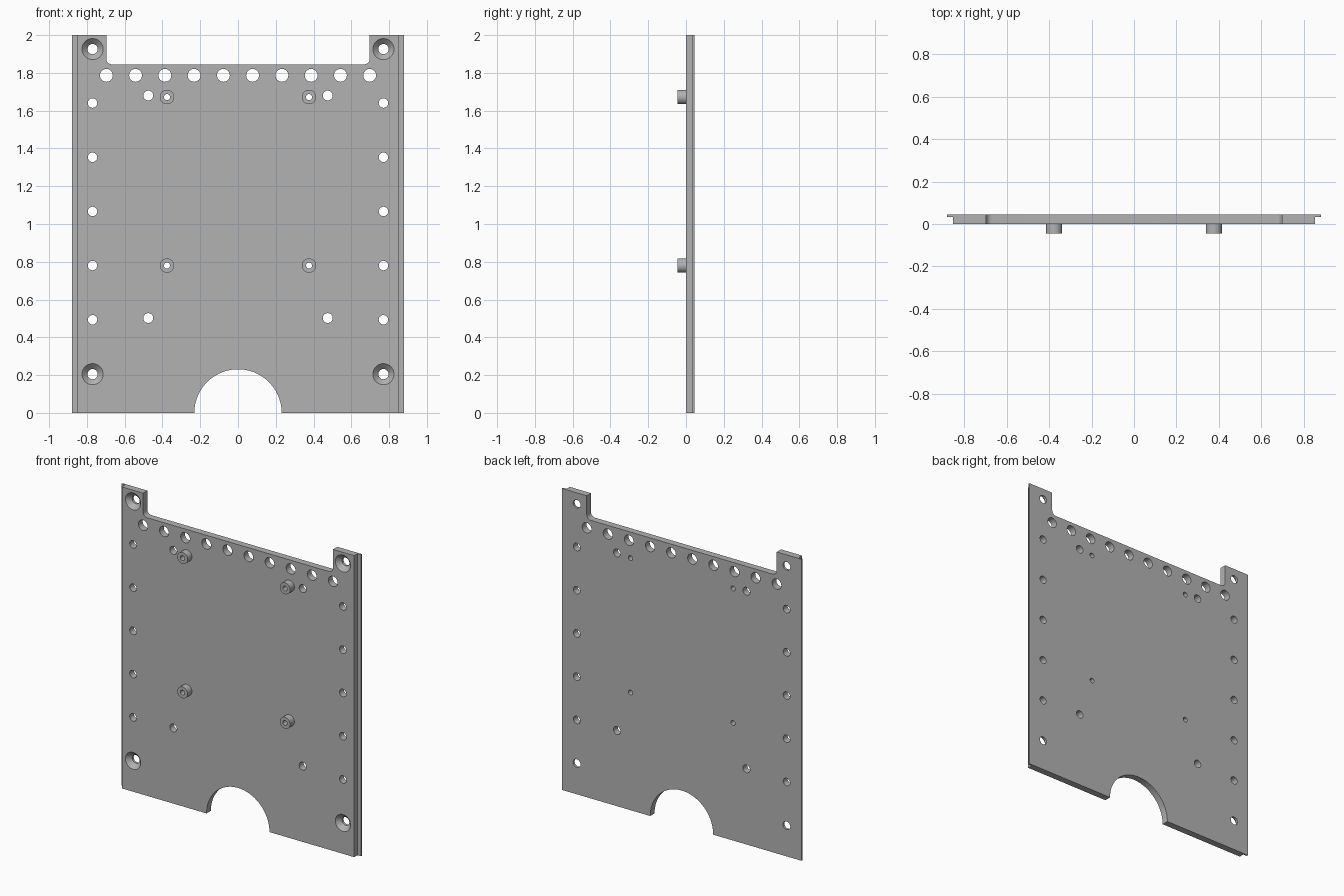
import bpy, bmesh, math
from mathutils import Vector, Matrix

if "Cube" in bpy.data.objects:
    bpy.data.objects.remove(bpy.data.objects["Cube"], do_unlink=True)

FRONT, BACK = 0.0, 0.045     # plate thickness along y
LIP = 0.034                  # where the side lips begin
TOP = 2.0

grey = bpy.data.materials.new("plain grey")
grey.use_nodes = True
colour = (0.45, 0.45, 0.45, 1)
grey.diffuse_color = colour
grey.node_tree.nodes["Principled BSDF"].inputs["Base Color"].default_value = colour


def make_object(name, bm):
    bmesh.ops.remove_doubles(bm, verts=bm.verts, dist=1e-5)
    bmesh.ops.recalc_face_normals(bm, faces=bm.faces)
    mesh = bpy.data.meshes.new(name)
    bm.to_mesh(mesh)
    bm.free()
    mesh.materials.append(grey)
    obj = bpy.data.objects.new(name, mesh)
    bpy.context.collection.objects.link(obj)
    return obj


def prism(bm, points, direction):
    """Extrude a closed outline along a direction."""
    face = bm.faces.new([bm.verts.new(p) for p in points])
    out = bmesh.ops.extrude_face_region(bm, geom=[face], use_keep_orig=True)
    verts = [g for g in out["geom"] if isinstance(g, bmesh.types.BMVert)]
    bmesh.ops.translate(bm, verts=verts, vec=direction)


def lathe(bm, x, z, profile, sides=32):
    """Revolve a closed (radius, y) profile about a y-axis through x, z."""
    rings = []
    for i in range(sides):
        a = 2 * math.pi * i / sides
        rings.append([bm.verts.new((x + r * math.cos(a), y, z + r * math.sin(a)))
                      for r, y in profile])
    n = len(profile)
    for i in range(sides):
        here, there = rings[i], rings[(i + 1) % sides]
        for j in range(n):
            k = (j + 1) % n
            if profile[j][0] == 0 and profile[k][0] == 0:
                continue
            quad = [here[j], there[j], there[k], here[k]]
            if profile[j][0] == 0:
                quad.pop(1)
            elif profile[k][0] == 0:
                quad.pop(2)
            bm.faces.new(quad)


def drill(bm, x, z, radius, sides=32):
    lathe(bm, x, z, [(0, -0.1), (radius, -0.1), (radius, 0.1), (0, 0.1)], sides)


# Plate with a stepped lip along both sides
half, wide = 0.853, 0.88
section = [(-half, FRONT), (half, FRONT), (half, LIP), (wide, LIP),
           (wide, BACK), (-wide, BACK), (-wide, LIP), (-half, LIP)]
bm = bmesh.new()
prism(bm, [(x, y, 0) for x, y in section], Vector((0, 0, TOP)))
plate = make_object("mounting_plate", bm)

# Cutters: top notch with rounded corners and bottom half-round opening
bm = bmesh.new()
notch_x, notch_z, fillet = 0.697, 1.845, 0.03
outline = [(notch_x, TOP + 0.1), (-notch_x, TOP + 0.1)]
for side, start in ((-1, math.pi), (1, 1.5 * math.pi)):
    for i in range(9):
        a = start + i * math.pi / 16
        outline.append((side * (notch_x - fillet) + fillet * math.cos(a),
                        notch_z + fillet + fillet * math.sin(a)))
prism(bm, [(x, -0.1, z) for x, z in outline], Vector((0, 0.2, 0)))
drill(bm, 0, 0, 0.231, 96)

# Cutters: row of cable holes
for i in range(10):
    drill(bm, -0.697 + i * 0.1549, 1.787, 0.034)

# Cutters: side holes, countersunk corners, inner holes and standoff bores
standoff_x, standoff_heights, bore = 0.376, (0.78, 1.672), 0.016
for side in (-1, 1):
    for i in range(5):
        drill(bm, side * 0.77, 0.493 + i * 0.2868, 0.025)
    for z in (0.205, 1.926):
        lathe(bm, side * 0.77, z, [(0, -0.02), (0.056, -0.02), (0.056, FRONT),
                                   (0.027, 0.029), (0.027, 0.1), (0, 0.1)], 48)
    for z in (0.502, 1.68):
        drill(bm, side * 0.475, z, 0.026)
    for z in standoff_heights:
        drill(bm, side * standoff_x, z, bore)
cutter = make_object("hole_cutter", bm)
cutter.hide_render = True

# Cut the plate, then discard the cutter
mod = plate.modifiers.new("holes", "BOOLEAN")
mod.operation = "DIFFERENCE"
mod.solver = "EXACT"
mod.object = cutter
bpy.context.view_layer.objects.active = plate
bpy.ops.object.modifier_apply(modifier=mod.name)
bpy.data.objects.remove(cutter, do_unlink=True)

# Hollow standoffs on the front
parts = [plate]
for side, label in ((-1, "right"), (1, "left")):
    for z, level in zip(standoff_heights, ("lower", "upper")):
        bm = bmesh.new()
        lathe(bm, side * standoff_x, z, [(bore, FRONT), (0.038, FRONT),
                                         (0.038, -0.045), (bore, -0.045)])
        parts.append(make_object(f"standoff_{level}_{label}", bm))

# Smooth the round walls, keep edges sharp
bpy.ops.object.select_all(action="DESELECT")
for obj in parts:
    obj.select_set(True)
bpy.context.view_layer.objects.active = plate
bpy.ops.object.shade_smooth_by_angle(angle=math.radians(30))
